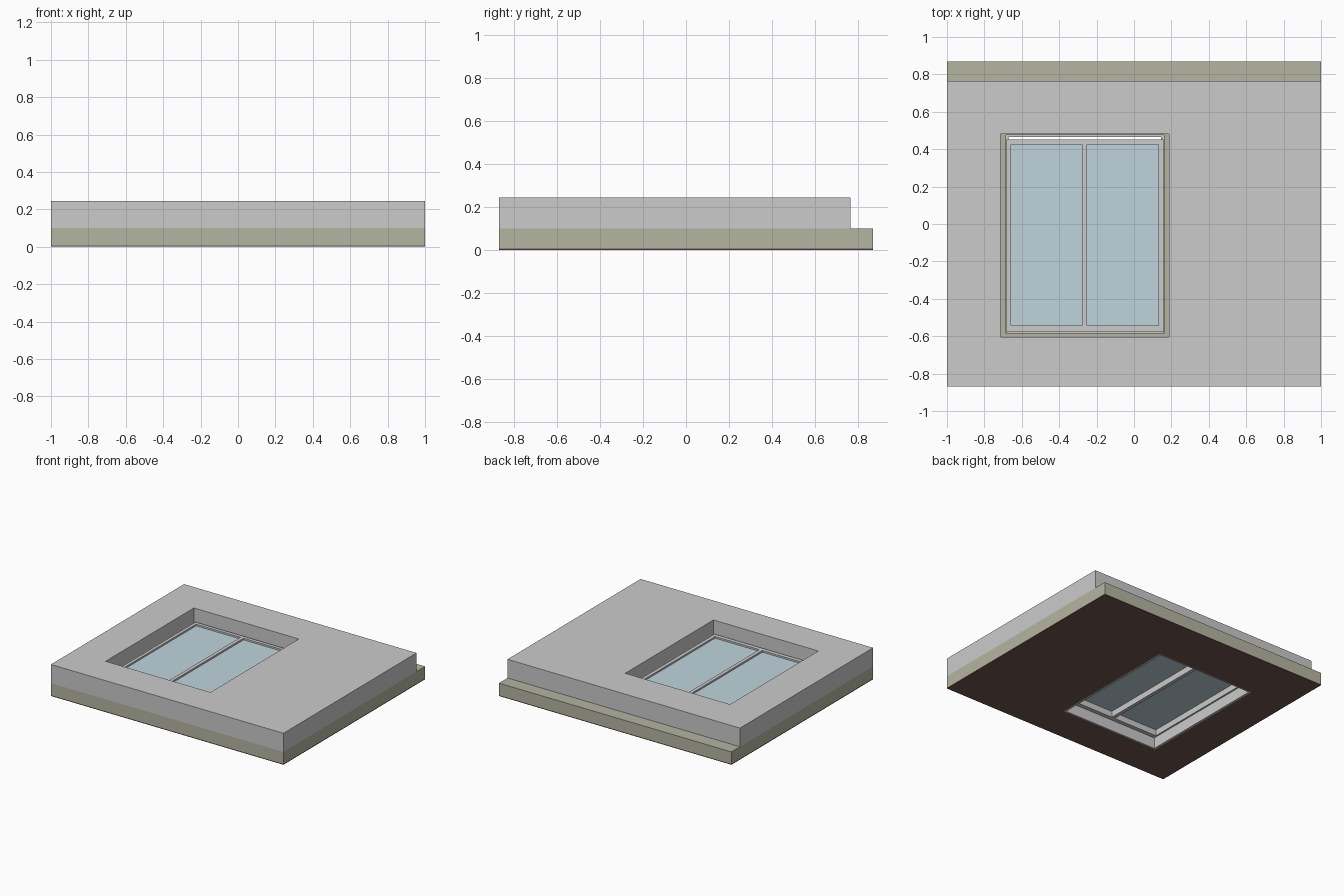
import bpy
import bmesh

if "Cube" in bpy.data.objects:
    bpy.data.objects.remove(bpy.data.objects["Cube"])


def material(name, rgb):
    m = bpy.data.materials.new(name)
    m.diffuse_color = (*rgb, 1)
    m.use_nodes = True
    m.node_tree.nodes["Principled BSDF"].inputs["Base Color"].default_value = m.diffuse_color
    return m


def finish(name, bm, mat):
    me = bpy.data.meshes.new(name)
    bmesh.ops.recalc_face_normals(bm, faces=bm.faces)
    bm.to_mesh(me)
    bm.free()
    ob = bpy.data.objects.new(name, me)
    bpy.context.collection.objects.link(ob)
    if mat:
        me.materials.append(mat)
    return ob


def corners(bm, r, z):
    x0, x1, y0, y1 = r
    return [bm.verts.new((x, y, z)) for x, y in ((x0, y0), (x1, y0), (x1, y1), (x0, y1))]


def box(name, r, z0, z1, mat=None):
    bm = bmesh.new()
    a, b = corners(bm, r, z0), corners(bm, r, z1)
    bm.faces.new(a)
    bm.faces.new(b)
    for i in range(4):
        j = (i + 1) % 4
        bm.faces.new((a[i], a[j], b[j], b[i]))
    return finish(name, bm, mat)


def ring(name, outer, inner, z0, z1, mat=None):
    """Rectangular slab with a rectangular hole."""
    bm = bmesh.new()
    loops = [corners(bm, outer, z0), corners(bm, outer, z1),
             corners(bm, inner, z1), corners(bm, inner, z0)]
    for k in range(4):
        a, b = loops[k], loops[(k + 1) % 4]
        for i in range(4):
            j = (i + 1) % 4
            bm.faces.new((a[i], a[j], b[j], b[i]))
    return finish(name, bm, mat)


olive = material("olive_insulation", (0.46, 0.46, 0.36))
brown = material("dark_facing", (0.16, 0.09, 0.075))
blue = material("glass_blue", (0.52, 0.66, 0.72))

slab = (-1, 1, -0.87, 0.87)
hole = (-0.685, 0.16, -0.585, 0.475)
lined = (-0.67, 0.145, -0.575, 0.465)

# Wall layers: thin facing, insulation, structural slab
ring("outer_facing", slab, hole, 0, 0.007, brown)
ring("insulation_layer", slab, hole, 0.007, 0.10, olive)
ring("structural_wall", (-1, 1, -0.87, 0.765), (-0.715, 0.187, -0.605, 0.48), 0.10, 0.245)

# Reveal lining through the insulation
ring("reveal_lining", hole, lined, 0, 0.085)

# Window frame, leaving a narrow slot at the head
ring("window_frame", (-0.682, 0.157, -0.575, 0.452), (-0.658, 0.13, -0.543, 0.425), 0.085, 0.155)
box("mullion", (-0.277, -0.25, -0.543, 0.425), 0.085, 0.155)
box("window_sill", (-0.682, 0.157, -0.585, -0.575), 0.085, 0.11)

# Glass panes
for side, x0, x1 in (("left", -0.658, -0.277), ("right", -0.25, 0.13)):
    box(side + "_glass_pane", (x0, x1, -0.543, 0.425), 0.132, 0.142, blue)
